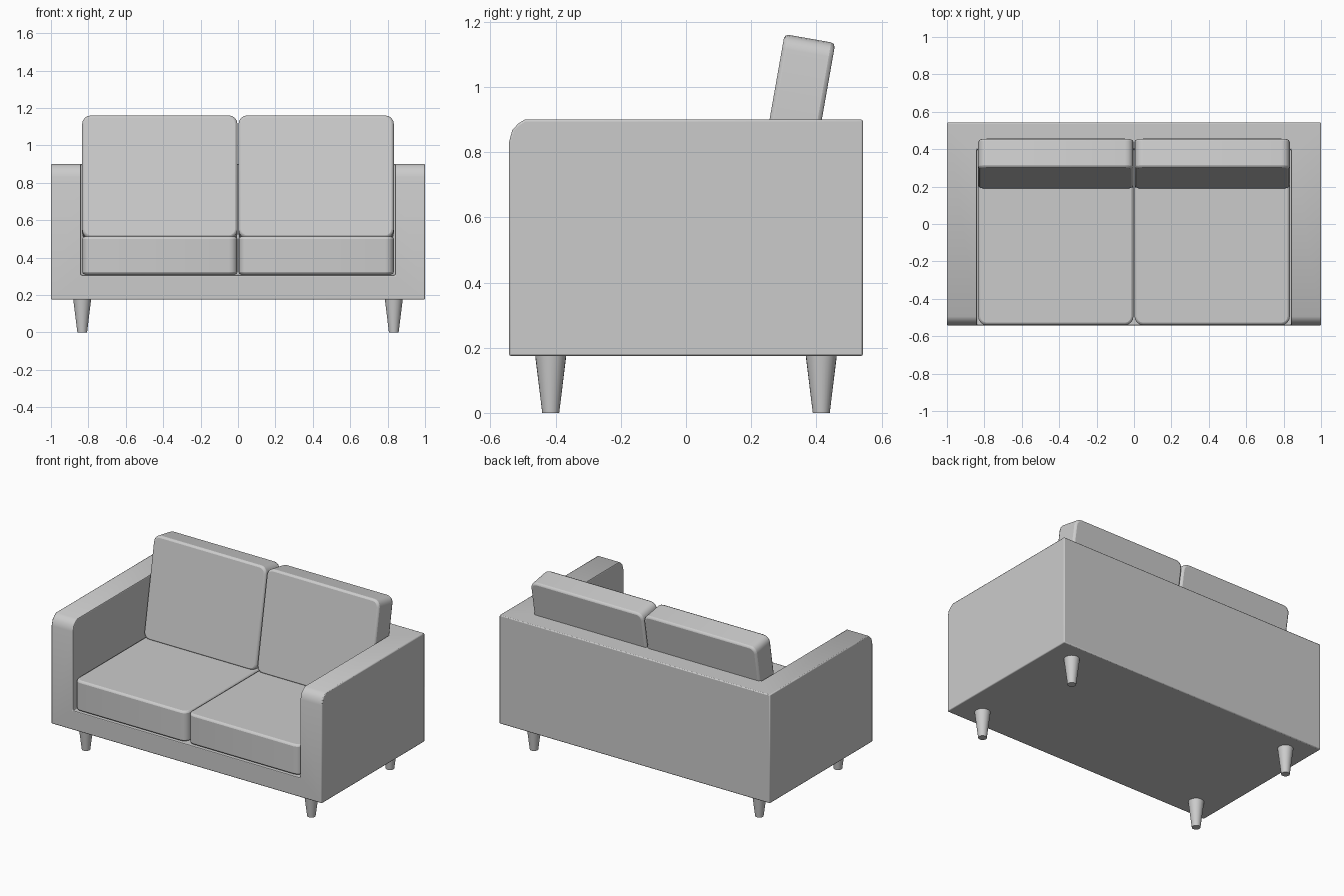
import bpy, bmesh
from math import radians
from mathutils import Matrix, Vector

if "Cube" in bpy.data.objects:
    bpy.data.objects.remove(bpy.data.objects["Cube"])


def add_object(name, bm):
    bmesh.ops.recalc_face_normals(bm, faces=bm.faces)
    mesh = bpy.data.meshes.new(name)
    bm.to_mesh(mesh)
    bm.free()
    ob = bpy.data.objects.new(name, mesh)
    bpy.context.collection.objects.link(ob)
    return ob


def box(lo, hi):
    bm = bmesh.new()
    lo, hi = Vector(lo), Vector(hi)
    bmesh.ops.create_cube(bm, size=1, matrix=Matrix.Translation((lo + hi) / 2)
                          @ Matrix.Diagonal((*(hi - lo), 1)))
    return bm


def add_bevel(ob, width, segments, angle=50):
    m = ob.modifiers.new("edge_bevel", 'BEVEL')
    m.width, m.segments = width, segments
    m.limit_method, m.angle_limit = 'ANGLE', radians(angle)


def smooth(ob, angle=35):
    bpy.ops.object.select_all(action='DESELECT')
    ob.select_set(True)
    bpy.context.view_layer.objects.active = ob
    bpy.ops.object.shade_smooth_by_angle(angle=radians(angle))


def cushion(name, lo, hi, axis, radius=0.045):
    """Box with the corners along one axis rounded, then all edges softened."""
    bm = box(lo, hi)
    edges = [e for e in bm.edges
             if abs((e.verts[0].co - e.verts[1].co).normalized()[axis]) > 0.9]
    bmesh.ops.bevel(bm, geom=edges, offset=radius, segments=4, profile=0.5,
                    affect='EDGES')
    ob = add_object(name, bm)
    add_bevel(ob, 0.013, 2)
    smooth(ob)
    return ob


# Frame: side profile extruded across the width
profile = [(-0.543, 0.175), (0.543, 0.175), (0.543, 0.9), (-0.495, 0.9),
           (-0.515, 0.887), (-0.533, 0.868), (-0.543, 0.83)]
bm = bmesh.new()
face = bm.faces.new([bm.verts.new((-1, y, z)) for y, z in profile])
ext = bmesh.ops.extrude_face_region(bm, geom=[face])
bmesh.ops.translate(bm, vec=(2, 0, 0),
                    verts=[v for v in ext["geom"] if isinstance(v, bmesh.types.BMVert)])
frame = add_object("frame", bm)

# Seat well cut out of the frame, leaving arms, back and base
cutter = add_object("seat_well_cutter", box((-0.84, -1, 0.305), (0.84, 0.4, 1.5)))
cutter.hide_render = True
cutter.hide_set(True)
cut = frame.modifiers.new("seat_well", 'BOOLEAN')
cut.operation, cut.solver, cut.object = 'DIFFERENCE', 'EXACT', cutter
add_bevel(frame, 0.006, 2)
smooth(frame)

# Seat and back cushions, left and right
for side, x0, x1 in (("left", -0.833, -0.003), ("right", 0.003, 0.833)):
    cushion(side + "_seat_cushion", (x0, -0.54, 0.31), (x1, 0.4, 0.513), 2)
    back = cushion(side + "_back_cushion", (x0, 0, 0), (x1, 0.158, 0.665), 1)
    back.location = (0, 0.187, 0.507)
    back.rotation_euler.x = radians(-10)

# Tapered round legs
for end, y in (("front", -0.415), ("back", 0.415)):
    for side, x in (("left", -0.833), ("right", 0.833)):
        bm = bmesh.new()
        bmesh.ops.create_cone(bm, cap_ends=True, segments=24, radius1=0.026,
                              radius2=0.048, depth=0.178,
                              matrix=Matrix.Translation((x, y, 0.089)))
        smooth(add_object(f"{end}_{side}_leg", bm))
